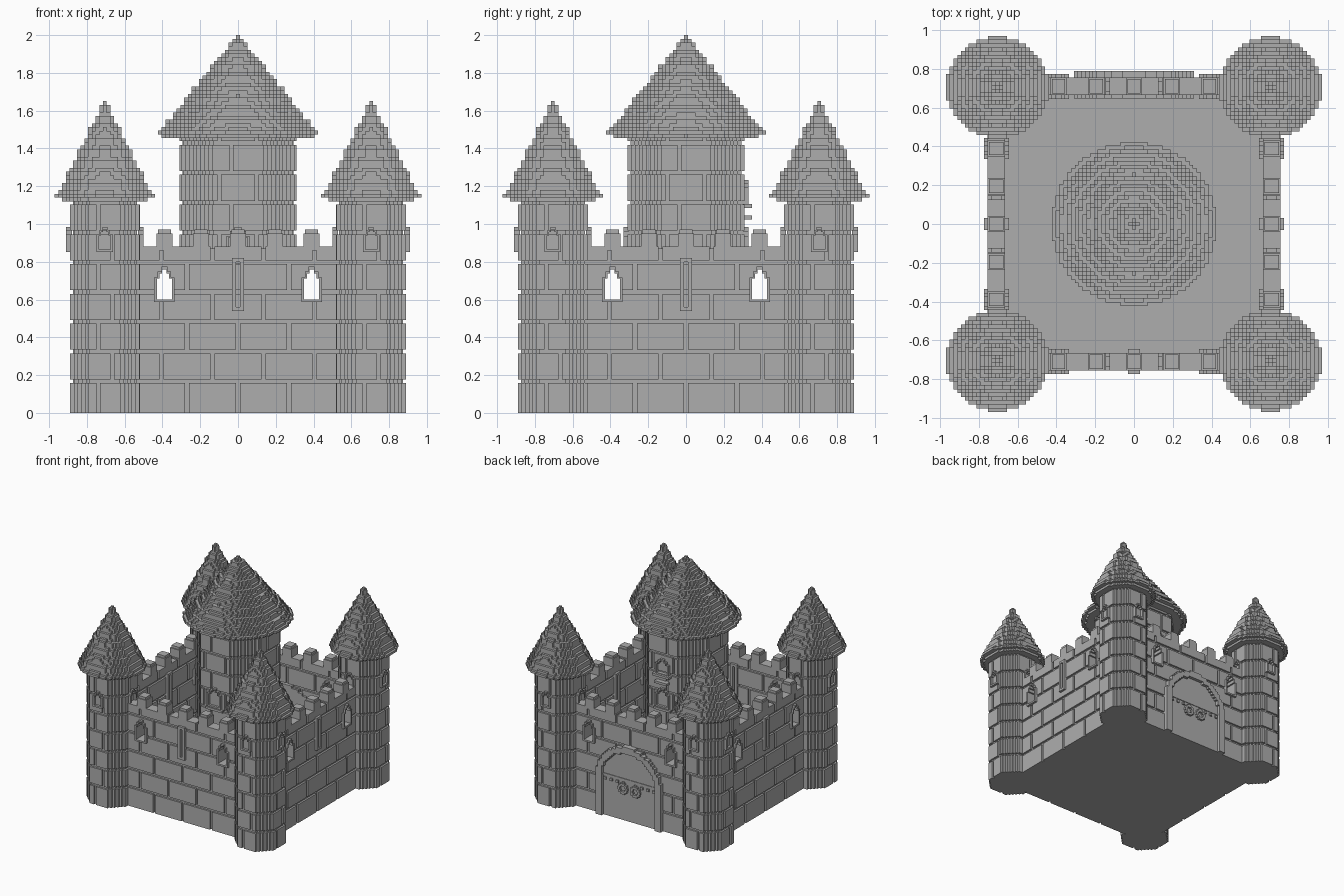
import bpy
import math

cube = bpy.data.objects.get("Cube")
if cube:
    bpy.data.objects.remove(cube, do_unlink=True)

V = 0.0197          # block size
P = 8 * V           # height of one brick course
CORNER = 0.705      # tower centre
WALL = 0.71         # wall centre line

stone = bpy.data.materials.new("grey_stone")
stone.use_nodes = True
stone.diffuse_color = (0.42, 0.42, 0.42, 1)
bsdf = next(n for n in stone.node_tree.nodes if n.type == 'BSDF_PRINCIPLED')
bsdf.inputs["Base Color"].default_value = stone.diffuse_color
bsdf.inputs["Roughness"].default_value = 0.9


def build(name, boxes, places=((0, 0, 0),)):
    """Mesh from (x0, y0, z0, x1, y1, z1) boxes, one object per (x, y, turn)."""
    verts, faces = [], []
    for x0, y0, z0, x1, y1, z1 in boxes:
        b = len(verts)
        verts += [(x, y, z) for z in (z0, z1) for x, y in ((x0, y0), (x1, y0), (x1, y1), (x0, y1))]
        faces += [(b + 3, b + 2, b + 1, b), (b + 4, b + 5, b + 6, b + 7)]
        for i in range(4):
            j = (i + 1) % 4
            faces.append((b + i, b + j, b + j + 4, b + i + 4))
    mesh = bpy.data.meshes.new(name)
    mesh.from_pydata(verts, [], faces)
    mesh.materials.append(stone)
    for k, (x, y, turn) in enumerate(places):
        ob = bpy.data.objects.new(name if len(places) == 1 else f"{name}_{k + 1}", mesh)
        ob.location = (x, y, 0)
        ob.rotation_euler.z = turn
        bpy.context.collection.objects.link(ob)


def cut(rects, holes):
    """Take rectangles out of rectangles."""
    for c0, d0, c1, d1 in holes:
        out = []
        for a0, b0, a1, b1 in rects:
            l, r, lo, hi = max(a0, c0), min(a1, c1), max(b0, d0), min(b1, d1)
            if l >= r or lo >= hi:
                out.append((a0, b0, a1, b1))
                continue
            parts = ((a0, b0, l, b1), (r, b0, a1, b1), (l, b0, r, lo), (l, hi, r, b1))
            out += [p for p in parts if p[2] - p[0] > 1e-5 and p[3] - p[1] > 1e-5]
        rects = out
    return rects


def arch(u, z, w, h):
    """Stepped arch as stacked rectangles."""
    s, t = z + 0.7 * h, z + 0.87 * h
    return [(u - w, z, u + w, s), (u - 0.65 * w, s, u + 0.65 * w, t), (u - 0.3 * w, t, u + 0.3 * w, z + h)]


def frame(u, z, w, h, rim=0.014):
    return cut(arch(u, z - rim, w + rim, h + 2 * rim), arch(u, z, w, h))


def upright(rects, y0, y1):
    return [(a, y0, b, c, y1, d) for a, b, c, d in rects]


def flat(rects, z0, z1):
    return [(a, b, z0, c, d, z1) for a, b, c, d in rects]


def disc(r):
    n = int(r / V)
    out = []
    for j in range(-n, n + 1):
        half = (round(math.sqrt(max(r * r - (j * V) ** 2, 0)) / V - 0.3) + 0.5) * V
        out.append((-half, (j - 0.5) * V, half, (j + 0.5) * V))
    return out


def octagon(a):
    n = round(2 * a / V)
    s = 2 * a / n
    out = []
    for j in range(n):
        y = -a + j * s
        half = min(a, a * math.sqrt(2) - abs(y + s / 2))
        out.append((-half, y, half, y + s))
    return out


def courses(top):
    """Bottom and top of each brick course below a height."""
    k = 0
    while k * P + V < top:
        yield k, k * P + (V if k else 0), min((k + 1) * P, top)
        k += 1


def brick_shaft(a, top, joints):
    """Eight-sided shaft of brick courses with upright joints on the main faces."""
    boxes = flat(octagon(a - V * 0.8), 0, top)
    for k, z0, z1 in courses(top):
        grooves = []
        for u in joints[k % 2]:
            for d in (-a, a):
                grooves.append((u - V / 2, d - V * 0.8, u + V / 2, d + V * 0.8))
                grooves.append((d - V * 0.8, u - V / 2, d + V * 0.8, u + V / 2))
        boxes += flat(cut(octagon(a), grooves), z0, z1)
    return boxes


def cone_roof(r, z0, z1):
    """Stepped cone with shingle lips and a tucked-in eave."""
    n = round((z1 - z0) / V)
    h = (z1 - z0) / n
    boxes = flat(disc(r - 1.5 * V), z0, z0 + h)
    for i in range(1, n):
        ri = r * (1 - (i - 1) / (n - 1)) - (0 if i % 3 == 1 else 0.4 * V)
        boxes += flat(disc(max(ri, 0.008)), z0 + i * h, z0 + (i + 1) * h)
    return boxes


def wall(gate):
    """Battlemented brick wall facing -y."""
    inner, outer = -WALL + 0.045, -WALL - 0.045
    holes, frames = [], []
    for u in (-0.39, 0.39):
        holes += arch(u, 0.6, 0.04, 0.16)
        frames += frame(u, 0.6, 0.04, 0.16)
    if not gate:
        slit = [(-V / 2, 0.56, V / 2, 0.8)]
        holes += slit
        frames += cut([(-0.032, 0.54, 0.032, 0.82)], slit)
    L = 0.55
    boxes = upright(cut([(-L, 0, L, 0.87)], holes), outer + 0.016, inner - 0.016)
    for k, z0, z1 in courses(0.88):
        joints = [(u * 0.27 + (k % 2) * 0.135 - V / 2, z0, u * 0.27 + (k % 2) * 0.135 + V / 2, z1)
                  for u in range(-2, 3)]
        boxes += upright(cut([(-L, z0, L, z1)], joints + holes), outer, inner)
    boxes += upright(frames, outer - V, inner + V)
    # battlements
    for i in range(-2, 3):
        u = i * 0.195
        boxes.append((u - 0.042, outer, 0.86, u + 0.042, inner, 0.95))
        boxes.append((u - 0.034, outer + 0.008, 0.95, u + 0.034, inner - 0.008, 0.97))
    return boxes


quarter = math.pi / 2
build("courtyard_floor", [(-WALL, -WALL, 0, WALL, WALL, V)])
build("wall", wall(False), [(0, 0, t * quarter) for t in (0, 1, 3)])
build("gate_wall", wall(True), [(0, 0, math.pi)])

# Gate: stepped arch, door, strap, studs and ring handles
SPRING, R, RIM = 0.33, 0.31, 0.05
surround, door = [], []
cols = 32
for i in range(cols):
    x0 = -R + i * 2 * R / cols
    x1 = x0 + 2 * R / cols
    m = (x0 + x1) / 2
    top = SPRING + round(math.sqrt(R * R - m * m) / V) * V
    low = 0
    if abs(m) < R - RIM:
        low = SPRING + round(math.sqrt((R - RIM) ** 2 - m * m) / V) * V
        door.append((x0, 0.655, 0, x1, 0.763, low))
    surround.append((x0, 0.648, low, x1, 0.79, top))
build("gate_surround", surround)
build("gate_door", door)
hardware = [(-0.26, 0.75, 0.345, 0.26, 0.768, 0.36)]
for side in (-1, 1):
    for i in range(1, 5):
        u = side * i * 0.058
        hardware.append((u - 0.011, 0.75, 0.31, u + 0.011, 0.775, 0.332))
    for i in range(10):
        a = i * math.pi / 5
        u, z = side * 0.06 + 0.036 * math.cos(a), 0.275 + 0.036 * math.sin(a)
        hardware.append((u - 0.011, 0.75, z - 0.011, u + 0.011, 0.782, z + 0.011))
build("gate_hardware", hardware)

# Corner towers
A = 0.185
corners = [(sx * CORNER, sy * CORNER, 0) for sx in (-1, 1) for sy in (-1, 1)]
build("tower", brick_shaft(A, 1.13, ([-0.035], [0.04])), corners)
build("tower_roof", cone_roof(0.26, 1.12, 1.65), corners)
niche = upright(frame(0, 0.866, 0.03, 0.105), -A - V, -A + 0.01)
build("tower_window", niche, [(x, y, t * quarter) for x, y, _ in corners for t in range(4)])

# Central keep
K = 0.31
build("keep", brick_shaft(K, 1.48, ([-0.035], [-0.1, 0.1])))
build("keep_roof", cone_roof(0.42, 1.455, 2.0))
lower = upright(frame(0, 0.83, 0.05, 0.14), -K - V, -K + 0.01)
lower.append((-0.08, -K - V, 0.79, 0.08, -K, 0.81))
build("keep_lower_window", lower, [(0, 0, 0), (0, 0, math.pi)])
upper = upright(frame(0, 1.11, 0.05, 0.11), K - 0.01, K + V)
upper += [(-0.08, K - 0.01, 1.085, 0.08, K + 2 * V, 1.105), (-0.06, K - 0.01, 1.025, 0.06, K + 2 * V, 1.045)]
build("keep_upper_window", upper)
